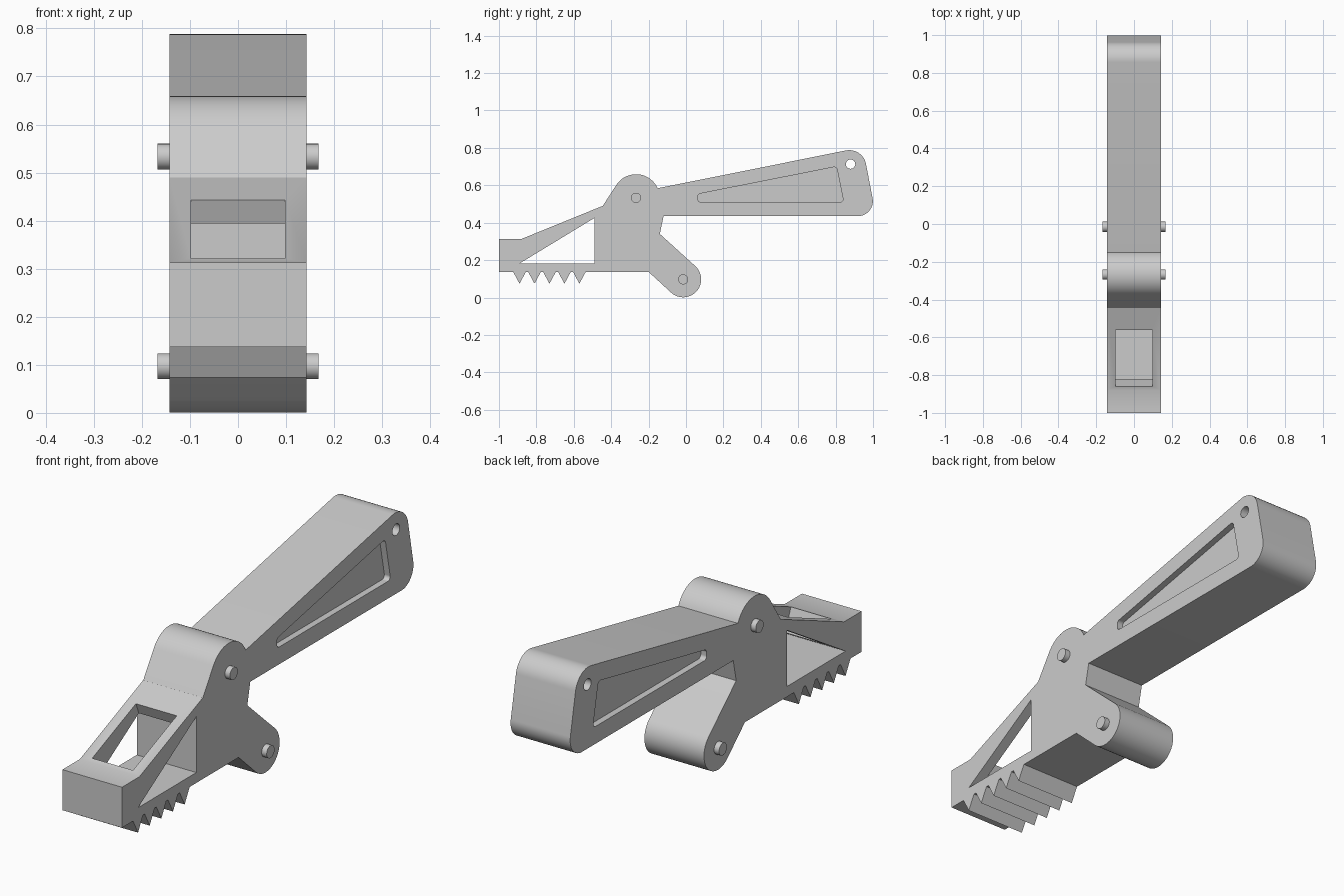
import bpy, bmesh
from math import sin, cos, radians
from mathutils import Vector

if "Cube" in bpy.data.objects:
    bpy.data.objects.remove(bpy.data.objects["Cube"])

GREY = (0.6, 0.6, 0.6, 1)
grey = bpy.data.materials.new("plain grey")
grey.use_nodes = True
grey.diffuse_color = GREY
grey.node_tree.nodes["Principled BSDF"].inputs["Base Color"].default_value = GREY

HALF = 0.143                 # half width of the body
HINGE = (-0.267, 0.533)      # upper pin centre (y, z)
LUG = (-0.015, 0.097)        # lower pin centre


def arc(centre, r, start, end, steps=24):
    angles = [radians(start + (end - start) * i / steps) for i in range(steps + 1)]
    return [(centre[0] + r * cos(a), centre[1] + r * sin(a)) for a in angles]


def fillet(before, corner, after, r, steps=10):
    """Points of a round of radius r at a corner."""
    c = Vector(corner)
    u = (Vector(before) - c).normalized()
    v = (Vector(after) - c).normalized()
    half = u.angle(v) / 2
    centre = c + (u + v).normalized() * (r / sin(half))
    p, q = (c + d * (r * cos(half) / sin(half)) - centre for d in (u, v))
    return [tuple(centre + (p.lerp(q, i / steps)).normalized() * r)
            for i in range(steps + 1)]


def rounded(points, r):
    n = len(points)
    return [p for i in range(n)
            for p in fillet(points[i - 1], points[i], points[(i + 1) % n], r)]


def prism(name, profile, x0, x1):
    """Extrude a (y, z) profile from x0 to x1."""
    bm = bmesh.new()
    face = bm.faces.new([bm.verts.new((x0, y, z)) for y, z in profile])
    new = bmesh.ops.extrude_face_region(bm, geom=[face])["geom"]
    bmesh.ops.translate(bm, vec=(x1 - x0, 0, 0),
                        verts=[g for g in new if isinstance(g, bmesh.types.BMVert)])
    bmesh.ops.recalc_face_normals(bm, faces=bm.faces)
    mesh = bpy.data.meshes.new(name)
    bm.to_mesh(mesh)
    bm.free()
    mesh.materials.append(grey)
    obj = bpy.data.objects.new(name, mesh)
    bpy.context.collection.objects.link(obj)
    return obj


def activate(obj):
    bpy.ops.object.select_all(action="DESELECT")
    obj.select_set(True)
    bpy.context.view_layer.objects.active = obj


def cut(obj, cutter):
    cutter.hide_render = True
    mod = obj.modifiers.new("cut", "BOOLEAN")
    mod.operation, mod.solver, mod.object = "DIFFERENCE", "EXACT", cutter
    activate(obj)
    bpy.ops.object.modifier_apply(modifier=mod.name)
    bpy.data.objects.remove(cutter)


# Body outline: jaw, hinge boss, handle, lug, then the toothed underside
arm_root, arm_tip, arm_heel, arm_under = (-0.15, 0.585), (0.945, 0.804), (1.016, 0.435), (-0.12, 0.435)
outline = [(-1, 0.137), (-1, 0.313), (-0.88, 0.313), (-0.445, 0.49)]
outline += arc(HINGE, 0.126, 147, 24)
outline += fillet(arm_root, arm_tip, arm_heel, 0.09)
outline += fillet(arm_tip, arm_heel, arm_under, 0.08)
outline += [arm_under, (-0.14, 0.34)]
outline += arc(LUG, 0.096, 47.6, -132.9)
outline += [(-0.2, 0.137)]
for i in range(5):
    tip = -0.57 - 0.08 * i
    outline += [(tip + 0.034, 0.137), (tip, 0.074), (tip - 0.034, 0.137)]
body = prism("clamp_body", outline, -HALF, HALF)

# Triangular opening through the jaw, and the pin hole in the handle end
cut(body, prism("jaw_opening", [(-0.89, 0.182), (-0.49, 0.182), (-0.49, 0.425)], -1, 1))
cut(body, prism("handle_hole", arc((0.88, 0.713), 0.025, 0, 345, 23), -1, 1))

# Window cut square to the sloping top of the jaw
along = Vector((0.435, 0.177)).normalized()
normal = Vector((-along.y, along.x))
front, back = Vector((-0.86, 0.321)), Vector((-0.56, 0.443))
window = [front + normal * 0.05, back + normal * 0.05,
          back - normal * 0.09, front - normal * 0.12]
cut(body, prism("jaw_window", window, -0.098, 0.098))

# Shallow tapered recess on both sides of the handle
recess = rounded([(0.063, 0.51), (0.843, 0.51), (0.805, 0.7), (0.063, 0.553)], 0.016)
for side in (-1, 1):
    cut(body, prism("handle_recess", recess, side * (HALF - 0.028), side * (HALF + 0.1)))

# Pins through the hinge boss and lug
parts = [body]
for name, centre in (("hinge_pin", HINGE), ("lug_pin", LUG)):
    parts.append(prism(name, arc(centre, 0.027, 0, 348.75, 31), -0.167, 0.167))

for part in parts:
    activate(part)
    bpy.ops.object.shade_smooth_by_angle(angle=radians(25))
